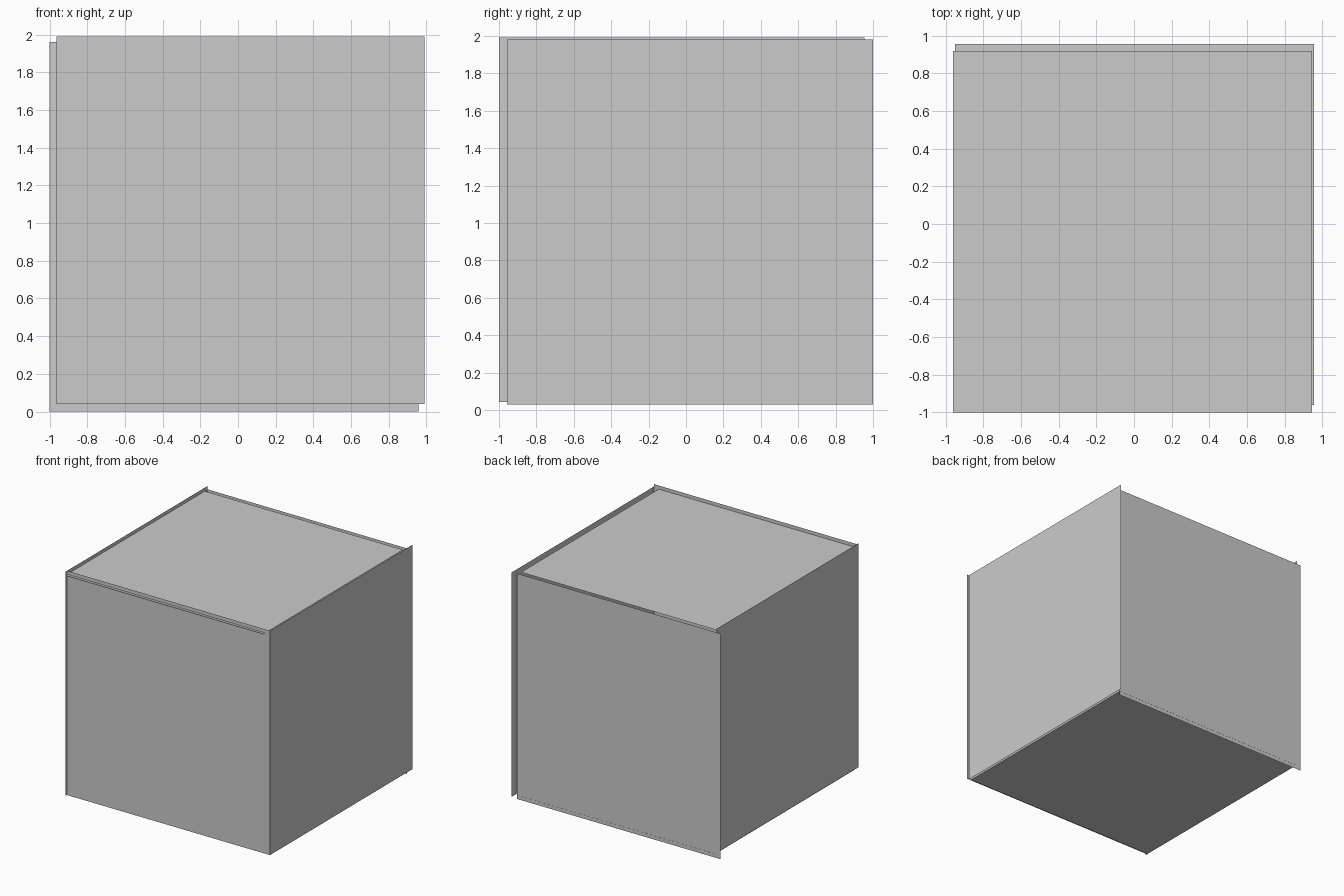
import bpy

if "Cube" in bpy.data.objects:
    bpy.data.objects.remove(bpy.data.objects["Cube"])


def panel(name, axis, offset, u, v):
    """Thin sheet facing one axis; u and v are the ranges on the other two axes."""
    verts = []
    for a, b in ((u[0], v[0]), (u[1], v[0]), (u[1], v[1]), (u[0], v[1])):
        p = [a, b]
        p.insert(axis, offset)
        verts.append(p)
    mesh = bpy.data.meshes.new(name)
    mesh.from_pydata(verts, [], [(0, 1, 2, 3)])
    # face outward: x and z sheets wind positive, y sheets wind negative
    positive = axis != 1
    outward = offset > 0.5
    if positive != outward:
        mesh.flip_normals()
    ob = bpy.data.objects.new(name, mesh)
    bpy.context.collection.objects.link(ob)
    return ob


# Box of six slightly shifted sheets whose edges overlap
panel("front_panel", 1, -0.975, (-0.963, 0.989), (0.04, 1.991))
panel("back_panel", 1, 0.955, (-1.0, 0.959), (0.0, 1.961))
panel("right_panel", 0, 0.978, (-0.957, 1.0), (0.03, 1.981))
panel("left_panel", 0, -0.961, (-1.0, 0.955), (0.043, 1.991))
panel("top_panel", 2, 1.96, (-0.961, 0.945), (-1.0, 0.917))
panel("bottom_panel", 2, 0.033, (-0.951, 0.956), (-0.96, 0.956))
